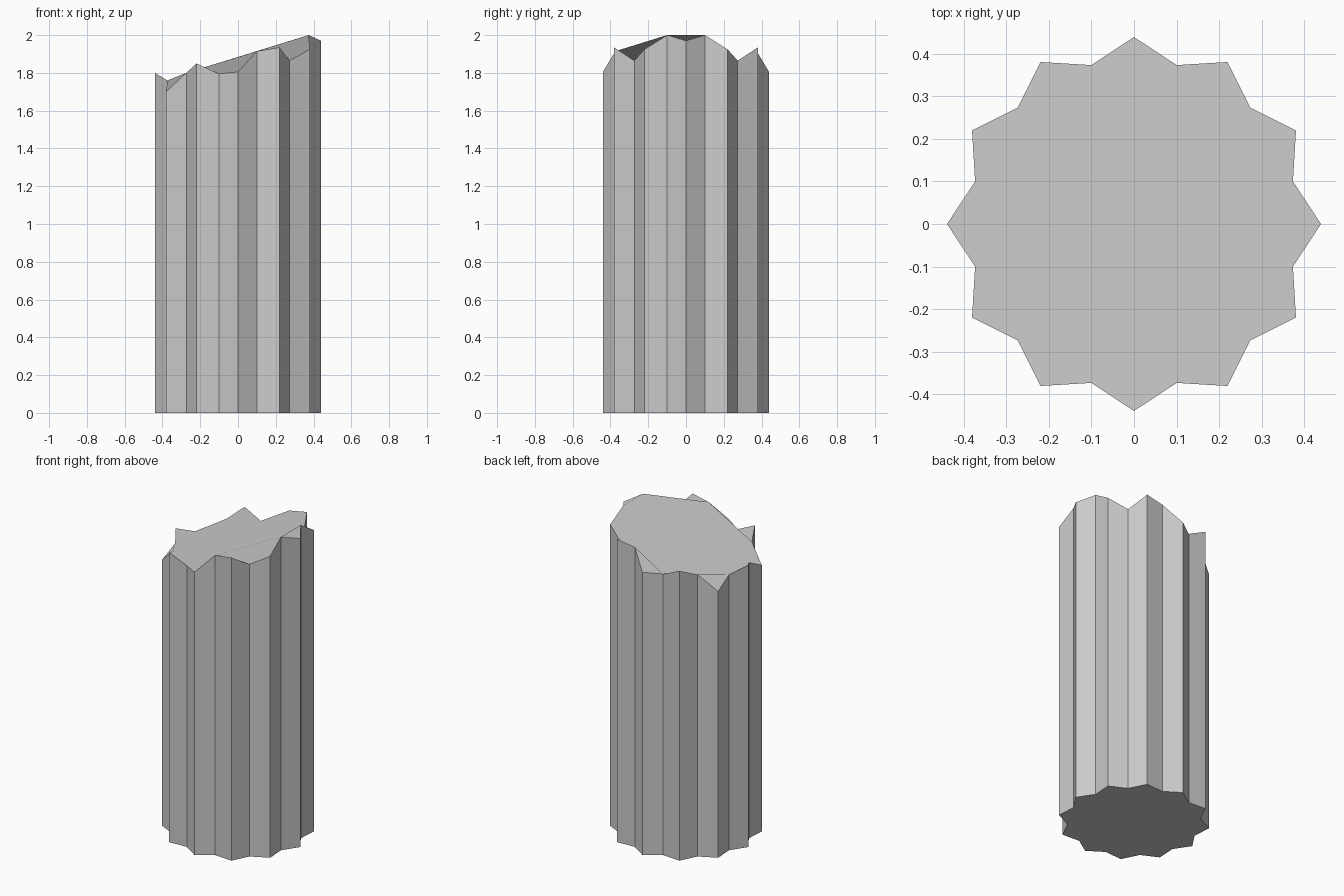
import bpy
import bmesh
from math import cos, sin, radians

cube = bpy.data.objects.get("Cube")
if cube:
    bpy.data.objects.remove(cube, do_unlink=True)

POINTS = 12
OUTER, INNER = 0.44, 0.387
# Rim heights from the +x tip round to the -x tip; the other half mirrors it
HALF_RIM = [1.97, 2.0, 1.925, 1.865, 1.935, 1.915, 1.805,
            1.795, 1.85, 1.80, 1.70, 1.76, 1.80]
RIM = HALF_RIM + HALF_RIM[-2:0:-1]


def make_material(name, color):
    mat = bpy.data.materials.new(name)
    mat.use_nodes = True
    mat.diffuse_color = color
    mat.node_tree.nodes["Principled BSDF"].inputs["Base Color"].default_value = color
    return mat


# Fluted shaft: a star outline with a slanted, jagged broken top
bm = bmesh.new()
lower, upper = [], []
for i, height in enumerate(RIM):
    radius = INNER if i % 2 else OUTER
    angle = radians(180 * i / POINTS)
    x, y = radius * cos(angle), radius * sin(angle)
    lower.append(bm.verts.new((x, y, 0)))
    upper.append(bm.verts.new((x, y, height)))

count = len(RIM)
for i in range(count):
    j = (i + 1) % count
    bm.faces.new((lower[i], lower[j], upper[j], upper[i]))
bm.faces.new(lower[::-1])
bm.faces.new(upper)

mesh = bpy.data.meshes.new("broken_column")
bm.to_mesh(mesh)
bm.free()
mesh.materials.append(make_material("stone_grey", (0.6, 0.6, 0.6, 1)))
column = bpy.data.objects.new("broken_column", mesh)
bpy.context.collection.objects.link(column)
